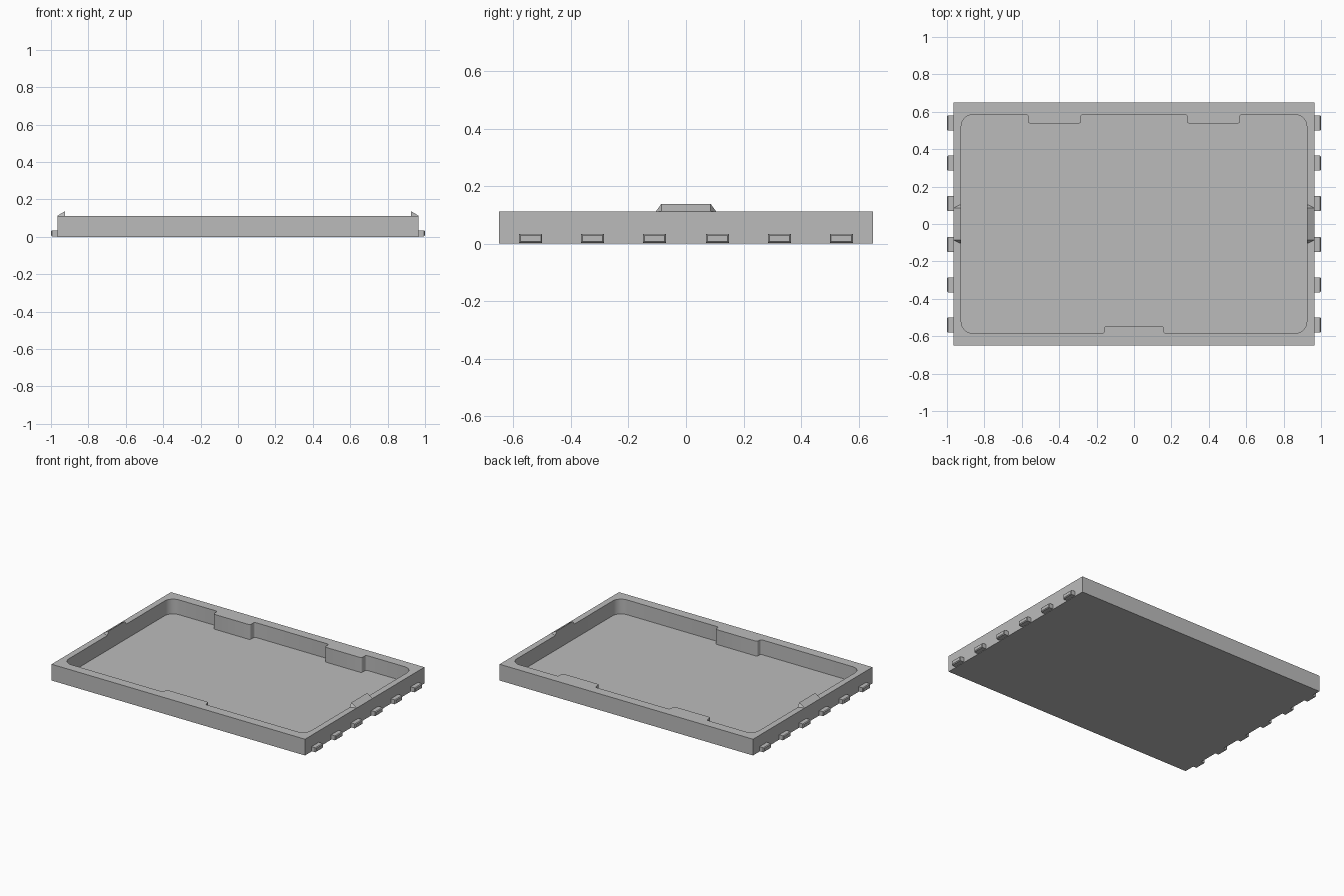
import bpy, bmesh, math
from mathutils import Vector

cube = bpy.data.objects.get("Cube")
if cube:
    bpy.data.objects.remove(cube, do_unlink=True)

X, Y, H, FLOOR = 0.966, 0.65, 0.112, 0.01   # tray half sizes, height, floor thickness
CX, CY = 0.924, 0.585                       # cavity half sizes
CORNER, FILLET = 0.064, 0.012

grey = bpy.data.materials.new("Plain grey")
grey.use_nodes = True
grey.diffuse_color = (0.5, 0.5, 0.5, 1)
grey.node_tree.nodes["Principled BSDF"].inputs["Base Color"].default_value = (0.5, 0.5, 0.5, 1)


def finish(name, bm):
    bmesh.ops.recalc_face_normals(bm, faces=bm.faces)
    mesh = bpy.data.meshes.new(name)
    bm.to_mesh(mesh)
    bm.free()
    mesh.materials.append(grey)
    obj = bpy.data.objects.new(name, mesh)
    bpy.context.collection.objects.link(obj)
    return obj


def box(lo, hi):
    bm = bmesh.new()
    bmesh.ops.create_cube(bm, size=1)
    lo, hi = Vector(lo), Vector(hi)
    for v in bm.verts:
        v.co = (lo + hi) / 2 + v.co * (hi - lo)
    return bm


def rounded(corners):
    """Round each right-angled (x, y, radius) corner of an outline."""
    pts, n = [], len(corners)
    for i, (x, y, r) in enumerate(corners):
        p = Vector((x, y))
        a = (Vector(corners[i - 1][:2]) - p).normalized()
        b = (Vector(corners[(i + 1) % n][:2]) - p).normalized()
        steps = 8 if r == CORNER else 4
        for k in range(steps + 1):
            t = math.pi / 2 * k / steps
            pts.append(p + r * (a * (1 - math.sin(t)) + b * (1 - math.cos(t))))
    return pts


def block(x0, x1, wall, inner):
    """Outline corners of a block standing in from a cavity wall."""
    return [(x, y, FILLET) for x, y in ((x0, wall), (x0, inner), (x1, inner), (x1, wall))]


# Tray: solid slab with a rounded cavity that leaves three wall blocks
tray = finish("tray", box((-X, -Y, 0), (X, Y, H)))
outline = [(-CX, -CY, CORNER)] + block(-0.16, 0.16, -CY, -0.547)
outline += [(CX, -CY, CORNER), (CX, CY, CORNER)]
outline += block(0.566, 0.284, CY, 0.537) + block(-0.284, -0.566, CY, 0.537)
outline += [(-CX, CY, CORNER)]
bm = bmesh.new()
base = bm.faces.new([bm.verts.new((p.x, p.y, FLOOR)) for p in rounded(outline)])
top = bmesh.ops.extrude_face_region(bm, geom=[base])["geom"]
bmesh.ops.translate(bm, vec=(0, 0, H), verts=[g for g in top if isinstance(g, bmesh.types.BMVert)])
cutter = finish("cavity_cutter", bm)
cutter.hide_render = True
cut = tray.modifiers.new("Cavity", "BOOLEAN")
cut.operation, cut.solver, cut.object = "DIFFERENCE", "EXACT", cutter
bpy.context.view_layer.objects.active = tray
tray.select_set(True)
bpy.ops.object.modifier_apply(modifier=cut.name)
bpy.data.objects.remove(cutter, do_unlink=True)
bpy.ops.object.shade_smooth_by_angle(angle=math.radians(30))

for side, s in (("left", 1), ("right", -1)):
    # Side tabs with chamfered outer ends
    for i, y in enumerate((-0.54, -0.325, -0.11, 0.11, 0.325, 0.54)):
        bm = box((min(s * 0.95, s), y - 0.04, 0.003), (max(s * 0.95, s), y + 0.04, 0.034))
        ends = [e for e in bm.edges if all(abs(v.co.x) > 0.99 for v in e.verts)]
        bmesh.ops.bevel(bm, geom=ends, offset=0.005, segments=1, affect="EDGES")
        finish(f"{side}_tab_{i + 1}", bm)

    # Wedge clip on the rim, sloping outward with tapered ends
    bm = bmesh.new()
    for e in (-1, 1):
        for x, y, z in ((X, 0.086, H), (CX, 0.086, 0.138), (CX, 0.105, H)):
            bm.verts.new((s * x, e * y, z))
    bmesh.ops.convex_hull(bm, input=bm.verts)
    bmesh.ops.dissolve_limit(bm, angle_limit=0.01, verts=bm.verts, edges=bm.edges)
    finish(f"{side}_clip", bm)
